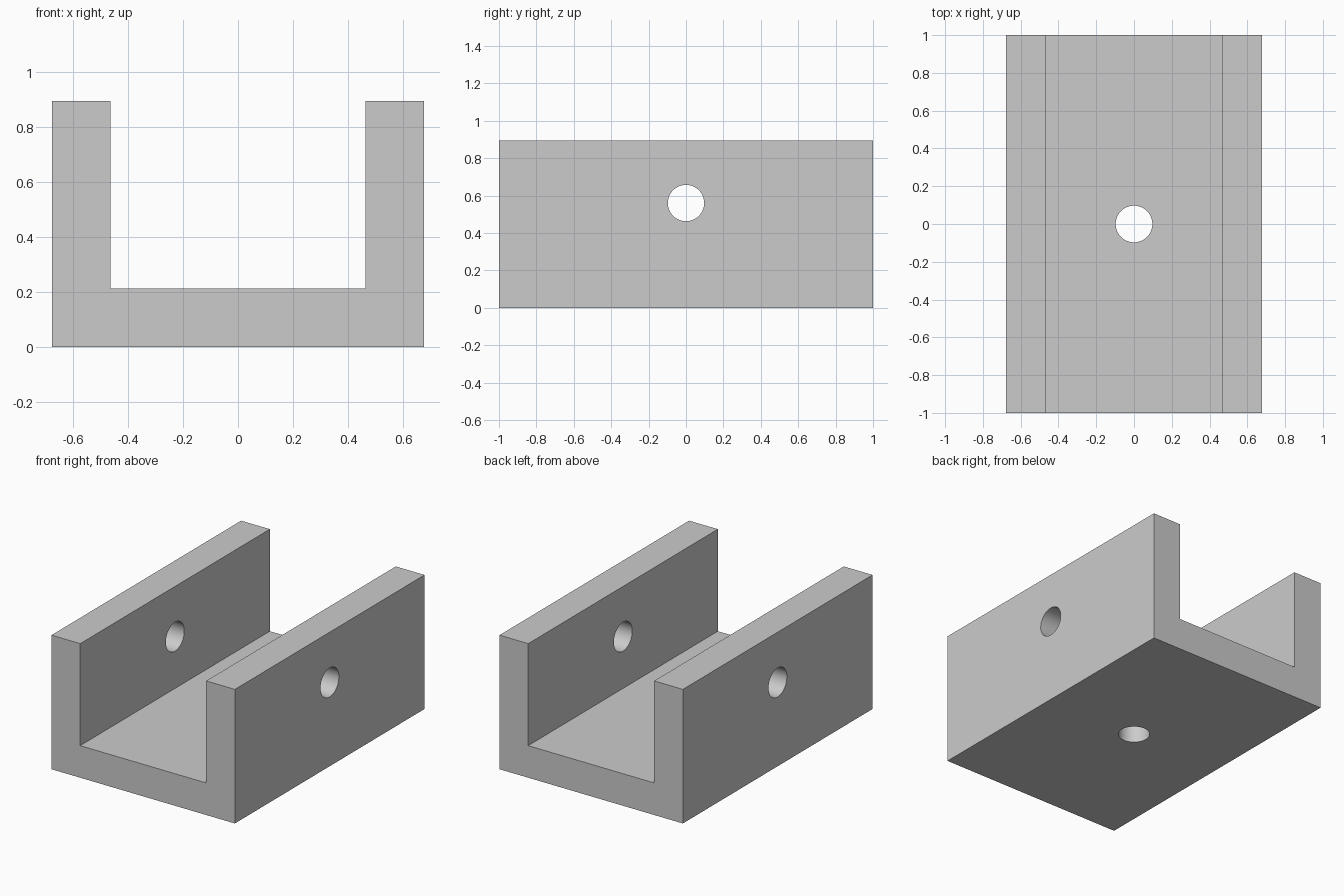
import bpy, bmesh, math
from mathutils import Matrix

default = bpy.data.objects.get("Cube")
if default:
    bpy.data.objects.remove(default, do_unlink=True)

# Overall sizes
HALF_WIDTH, HALF_INNER, HALF_LENGTH = 0.677, 0.465, 1.0
HEIGHT, FLOOR = 0.895, 0.214
HOLE_RADIUS, HOLE_HEIGHT = 0.097, 0.56

# Plain grey material
grey = bpy.data.materials.new("grey")
grey.use_nodes = True
colour = (0.6, 0.6, 0.6, 1)
grey.diffuse_color = colour
grey.node_tree.nodes["Principled BSDF"].inputs["Base Color"].default_value = colour


def make_object(name, bm):
    bmesh.ops.recalc_face_normals(bm, faces=bm.faces)
    mesh = bpy.data.meshes.new(name)
    bm.to_mesh(mesh)
    bm.free()
    mesh.materials.append(grey)
    obj = bpy.data.objects.new(name, mesh)
    bpy.context.collection.objects.link(obj)
    return obj


def hole_cutter(name, matrix, depth):
    bm = bmesh.new()
    bmesh.ops.create_cone(bm, cap_ends=True, segments=64, radius1=HOLE_RADIUS,
                          radius2=HOLE_RADIUS, depth=depth, matrix=matrix)
    obj = make_object(name, bm)
    obj.hide_render = True
    return obj


# U-shaped channel: one profile extruded along its length
right_half = [(-HALF_WIDTH, 0), (-HALF_WIDTH, HEIGHT), (-HALF_INNER, HEIGHT), (-HALF_INNER, FLOOR)]
profile = right_half + [(-x, z) for x, z in reversed(right_half)]
bm = bmesh.new()
face = bm.faces.new([bm.verts.new((x, -HALF_LENGTH, z)) for x, z in profile])
extruded = bmesh.ops.extrude_face_region(bm, geom=[face], use_keep_orig=True)["geom"]
bmesh.ops.translate(bm, vec=(0, 2 * HALF_LENGTH, 0),
                    verts=[v for v in extruded if isinstance(v, bmesh.types.BMVert)])
channel = make_object("channel_bracket", bm)

# Cross hole through both walls, and a hole through the floor
cutters = [
    hole_cutter("wall_hole_cutter", Matrix.Translation((0, 0, HOLE_HEIGHT))
                @ Matrix.Rotation(math.pi / 2, 4, "Y"), 2),
    hole_cutter("floor_hole_cutter", Matrix.Translation((0, 0, FLOOR / 2)), 0.4),
]
bpy.context.view_layer.objects.active = channel
channel.select_set(True)
for cutter in cutters:
    cut = channel.modifiers.new(cutter.name, "BOOLEAN")
    cut.operation, cut.solver, cut.object = "DIFFERENCE", "EXACT", cutter
    bpy.ops.object.modifier_apply(modifier=cut.name)
    bpy.data.objects.remove(cutter, do_unlink=True)

# Smooth hole walls, sharp edges elsewhere
bpy.ops.object.shade_smooth_by_angle(angle=math.radians(30))
